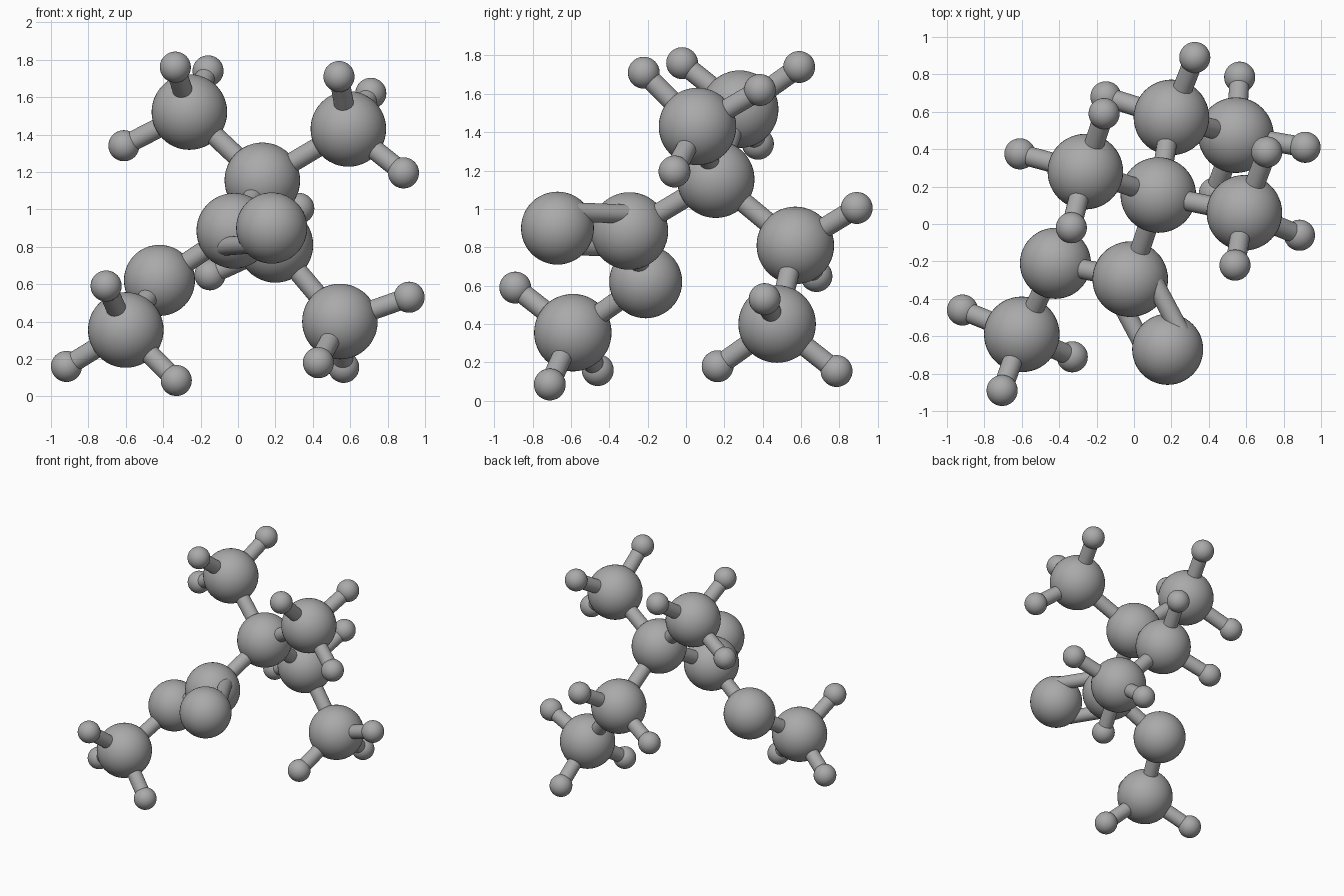
import bpy
from mathutils import Vector

cube = bpy.data.objects.get("Cube")
if cube:
    bpy.data.objects.remove(cube, do_unlink=True)

# One plain grey for the whole model
grey = bpy.data.materials.new("grey")
grey.use_nodes = True
colour = (0.4, 0.4, 0.4, 1)
grey.diffuse_color = colour
grey.node_tree.nodes["Principled BSDF"].inputs["Base Color"].default_value = colour

CARBON, OXYGEN, HYDROGEN, BOND = 0.202, 0.19, 0.083, 0.053


def finish(name):
    ob = bpy.context.object
    ob.name = name
    ob.data.materials.append(grey)
    bpy.ops.object.shade_smooth_by_angle()
    return ob


def ball(name, centre, radius):
    bpy.ops.mesh.primitive_uv_sphere_add(segments=48, ring_count=24,
                                         radius=radius, location=centre)
    return finish(name)


def rod(name, start, end, radius=BOND):
    start, end = Vector(start), Vector(end)
    axis = end - start
    bpy.ops.mesh.primitive_cylinder_add(
        vertices=32, radius=radius, depth=axis.length,
        location=(start + end) / 2,
        rotation=axis.to_track_quat('Z', 'Y').to_euler())
    return finish(name)


# Large balls: name -> (centre, radius)
atoms = {
    "upper_left_methyl": ((0.59, 0.06, 1.43), CARBON),
    "upper_right_methyl": ((-0.26, 0.28, 1.52), CARBON),
    "centre": ((0.13, 0.155, 1.155), CARBON),
    "carbonyl": ((-0.02, -0.295, 0.885), CARBON),
    "front_oxygen": ((0.18, -0.67, 0.90), OXYGEN),
    "link_oxygen": ((-0.42, -0.21, 0.62), OXYGEN),
    "front_methyl": ((-0.60, -0.59, 0.355), CARBON),
    "back_methylene": ((0.20, 0.57, 0.81), CARBON),
    "back_methyl": ((0.545, 0.475, 0.40), CARBON),
}
for name, (centre, radius) in atoms.items():
    ball(name + "_ball", centre, radius)

# Single rods along the skeleton
for a, b in [("centre", "upper_left_methyl"), ("centre", "upper_right_methyl"),
             ("centre", "carbonyl"), ("centre", "back_methylene"),
             ("carbonyl", "link_oxygen"), ("link_oxygen", "front_methyl"),
             ("back_methylene", "back_methyl")]:
    rod(a + "_to_" + b + "_rod", atoms[a][0], atoms[b][0])

# Pair of parallel rods, side by side in the plane of the three neighbours
hub = Vector(atoms["carbonyl"][0])
tip = Vector(atoms["front_oxygen"][0])
normal = (Vector(atoms["centre"][0]) - hub).cross(
    Vector(atoms["link_oxygen"][0]) - hub)
side = normal.cross(tip - hub).normalized() * 0.135
for label, sign in (("upper", 1), ("lower", -1)):
    rod(label + "_double_rod", hub + side * sign, tip + side * sign, 0.05)

# Small balls, each on a rod to its large ball
hydrogens = {
    "upper_left_methyl": [(0.54, -0.22, 1.71), (0.71, 0.385, 1.62),
                          (0.885, -0.06, 1.195)],
    "upper_right_methyl": [(-0.335, -0.02, 1.76), (-0.16, 0.59, 1.74),
                           (-0.61, 0.375, 1.34)],
    "front_methyl": [(-0.705, -0.89, 0.59), (-0.917, -0.46, 0.16),
                     (-0.33, -0.71, 0.085)],
    "back_methylene": [(0.325, 0.89, 1.005), (-0.15, 0.68, 0.65)],
    "back_methyl": [(0.915, 0.41, 0.53), (0.43, 0.165, 0.18),
                    (0.565, 0.785, 0.155)],
}
for parent, centres in hydrogens.items():
    for i, centre in enumerate(centres, 1):
        ball(f"{parent}_small_ball_{i}", centre, HYDROGEN)
        rod(f"{parent}_small_rod_{i}", atoms[parent][0], centre)
